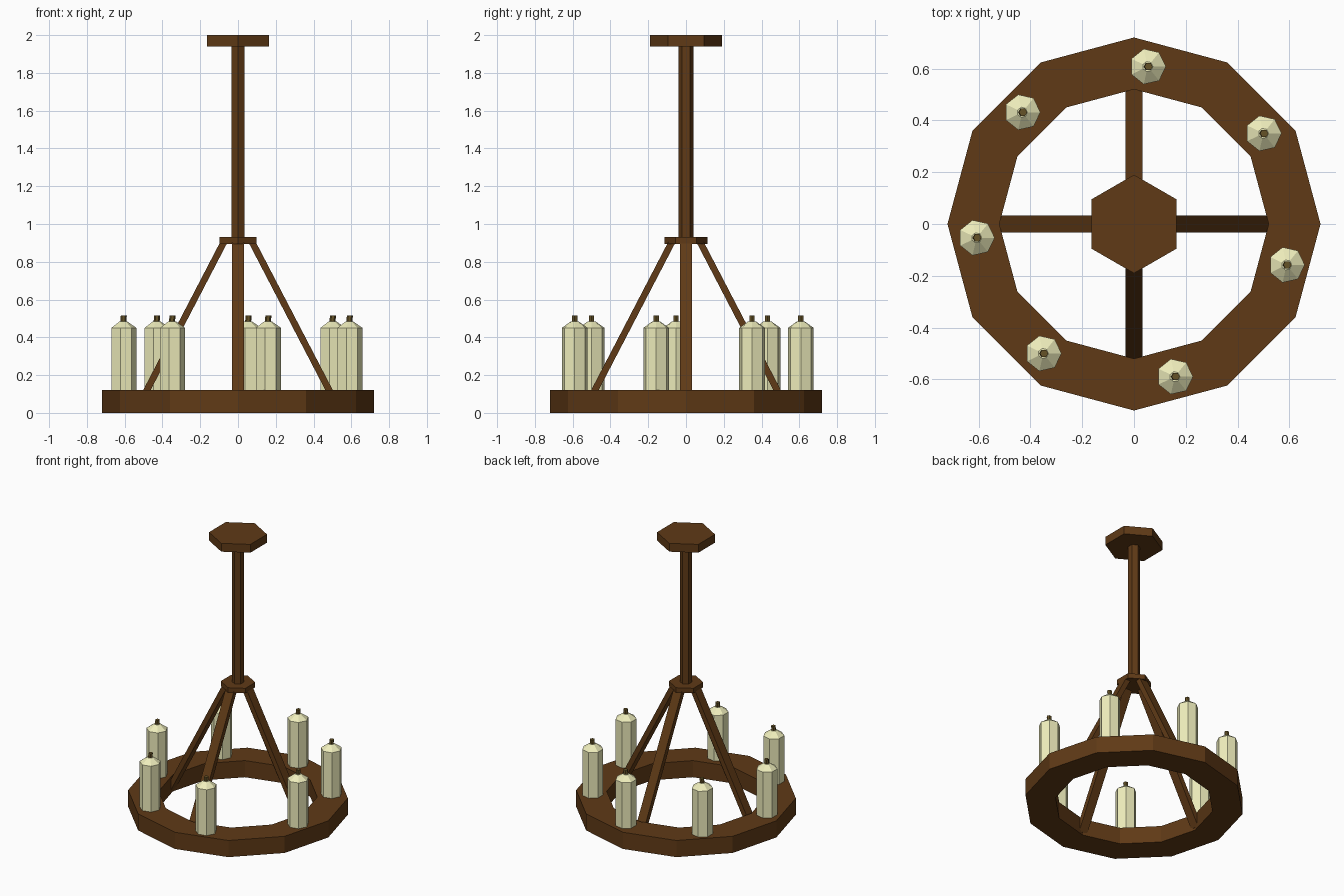
import bpy
from math import cos, sin, pi, radians
from mathutils import Vector

if "Cube" in bpy.data.objects:
    bpy.data.objects.remove(bpy.data.objects["Cube"])


def material(name, rgb):
    m = bpy.data.materials.new(name)
    m.diffuse_color = (*rgb, 1)
    m.use_nodes = True
    m.node_tree.nodes["Principled BSDF"].inputs["Base Color"].default_value = m.diffuse_color
    return m


WOOD = material("dark_wood", (0.115, 0.042, 0.008))
WAX = material("wax", (0.86, 0.85, 0.50))
WICK = material("wick", (0.13, 0.085, 0.02))


def make(name, verts, faces, mat):
    me = bpy.data.meshes.new(name)
    me.from_pydata(verts, [], faces)
    me.materials.append(mat)
    ob = bpy.data.objects.new(name, me)
    bpy.context.collection.objects.link(ob)
    return ob


def lathe(name, profile, n, mat, start=0, at=(0, 0), closed=False):
    """Sweep (radius, z, x shift) points round z with n flat sides."""
    verts = []
    for r, z, dx in profile:
        for i in range(n):
            a = start + 2 * pi * i / n
            verts.append((at[0] + dx + r * cos(a), at[1] + r * sin(a), z))
    rows = len(profile)
    faces = []
    for k in range(rows if closed else rows - 1):
        b, t = k * n, (k + 1) % rows * n
        for i in range(n):
            j = (i + 1) % n
            faces.append((b + i, b + j, t + j, t + i))
    if not closed:
        faces.append(tuple(reversed(range(n))))
        faces.append(tuple(range((rows - 1) * n, rows * n)))
    return make(name, verts, faces, mat)


def prism(name, r, z0, z1):
    return lathe(name, [(r, z0, 0), (r, z1, 0)], 6, WOOD, pi / 2)


# Twelve-sided wooden ring
lathe("ring", [(0.52, 0, 0), (0.72, 0, 0), (0.72, 0.12, 0), (0.52, 0.12, 0)],
      12, WOOD, closed=True)

# Ceiling plate, hanging rod and hub
prism("ceiling_plate", 0.19, 1.94, 2.0)
prism("hanging_rod", 0.04, 0.92, 1.95)
prism("hub", 0.113, 0.895, 0.93)

# Four slanted struts from hub to ring
top, foot = Vector((0.07, 0, 0.913)), Vector((0.532, 0, 0.025))
along = (foot - top).normalized()
across = Vector((-along.z, 0, along.x)) * 0.0175
for k in range(4):
    a = k * pi / 2
    verts = []
    for end in (top, foot):
        for s, w in ((1, 1), (1, -1), (-1, -1), (-1, 1)):
            p, y = end + across * s, 0.033 * w
            verts.append((p.x * cos(a) - y * sin(a), p.x * sin(a) + y * cos(a), p.z))
    make(f"strut_{k + 1}", verts,
         [(0, 3, 2, 1), (4, 5, 6, 7), (0, 1, 5, 4), (1, 2, 6, 5), (2, 3, 7, 6), (3, 0, 4, 7)],
         WOOD)

# Seven candles with wicks
for k, deg in enumerate((35, 85, 135, 185, 235, 285, 345)):
    at = (0.61 * cos(radians(deg)), 0.61 * sin(radians(deg)))
    lathe(f"candle_{k + 1}", [(0.07, 0.115, 0), (0.07, 0.45, 0), (0.02, 0.485, 0)], 7, WAX, 0, at)
    lathe(f"wick_{k + 1}", [(0.016, 0.475, 0), (0.016, 0.515, 0.003)], 6, WICK, 0, at)
